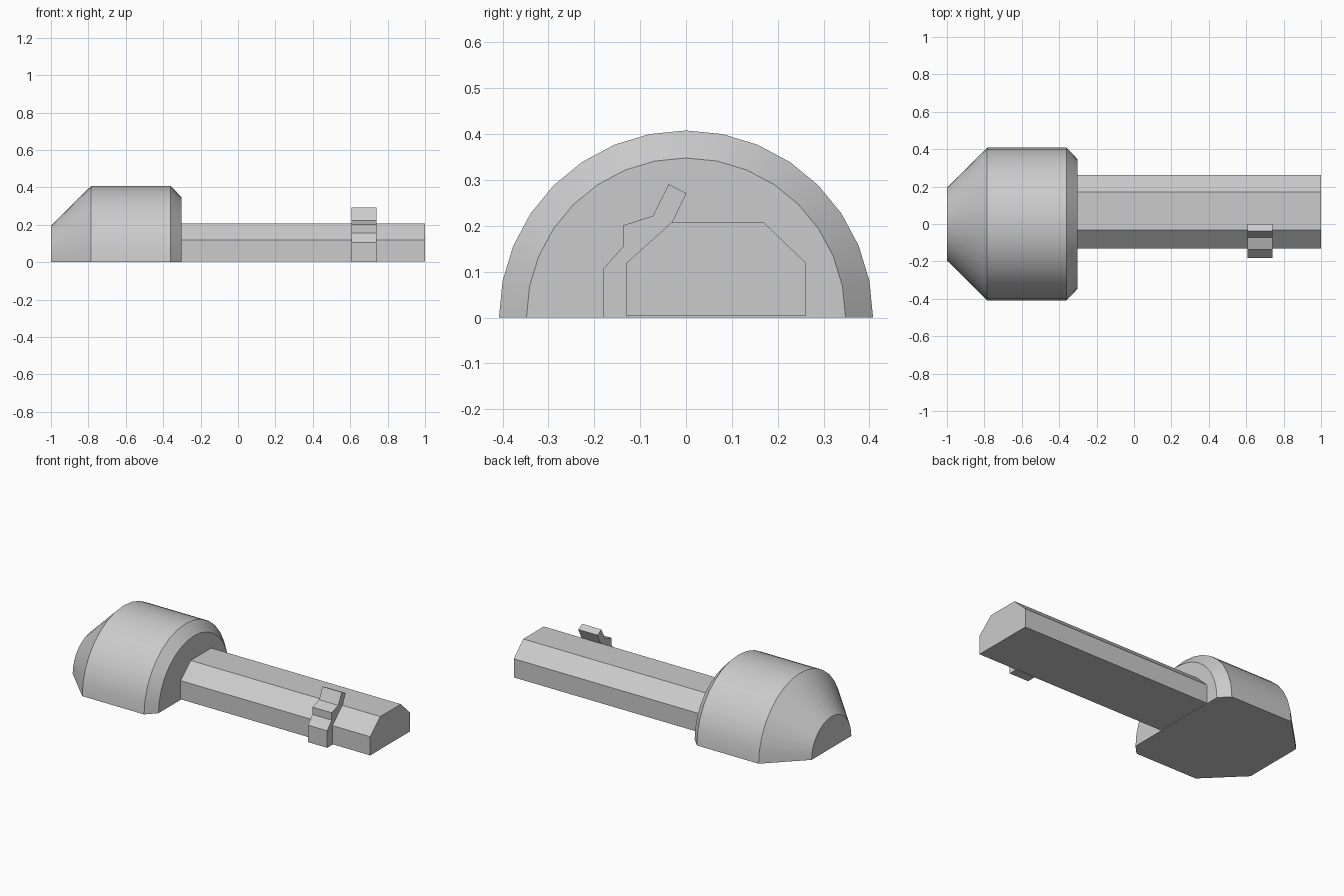
import bpy, math

if "Cube" in bpy.data.objects:
    bpy.data.objects.remove(bpy.data.objects["Cube"])

grey = bpy.data.materials.new("plain grey")
grey.diffuse_color = (0.6, 0.6, 0.6, 1)
grey.use_nodes = True
grey.node_tree.nodes["Principled BSDF"].inputs["Base Color"].default_value = grey.diffuse_color


def loft(name, rings):
    """Solid through matching cross-sections, capped at both ends."""
    n = len(rings[0])
    verts = [v for ring in rings for v in ring]
    faces = [tuple(range(n)), tuple(reversed(range(len(verts) - n, len(verts))))]
    for r in range(len(rings) - 1):
        for i in range(n):
            a, b = r * n + i, r * n + (i + 1) % n
            faces.append((a, a + n, b + n, b))
    mesh = bpy.data.meshes.new(name)
    mesh.from_pydata(verts, [], faces)
    mesh.materials.append(grey)
    obj = bpy.data.objects.new(name, mesh)
    bpy.context.collection.objects.link(obj)
    # Consistent outward normals
    import bmesh
    bm = bmesh.new()
    bm.from_mesh(mesh)
    bmesh.ops.recalc_face_normals(bm, faces=bm.faces)
    bm.to_mesh(mesh)
    bm.free()
    return obj


def extrude_x(name, profile, x0, x1):
    return loft(name, [[(x, y, z) for y, z in profile] for x in (x0, x1)])


# Half-round head with a tapered end and a small chamfer
SEG = 16
head = loft("head", [
    [(x, -r * math.cos(math.pi * i / SEG), r * math.sin(math.pi * i / SEG))
     for i in range(SEG + 1)]
    for x, r in [(-1, 0.195), (-0.785, 0.408), (-0.36, 0.408), (-0.303, 0.348)]])
bpy.context.view_layer.objects.active = head
head.select_set(True)
bpy.ops.object.shade_smooth_by_angle(angle=math.radians(25))

# Shaft with chamfered upper edges
extrude_x("shaft", [(-0.13, 0.003), (0.262, 0.003), (0.262, 0.119),
                    (0.17, 0.207), (-0.032, 0.207), (-0.13, 0.119)], -0.303, 1)

# Stepped clip on the front side of the shaft
extrude_x("clip", [(-0.181, 0), (-0.181, 0.106), (-0.137, 0.155), (-0.137, 0.201),
                   (-0.072, 0.222), (-0.038, 0.291), (0.001, 0.271),
                   (-0.032, 0.203), (-0.125, 0.119), (-0.125, 0.0)], 0.608, 0.74)
